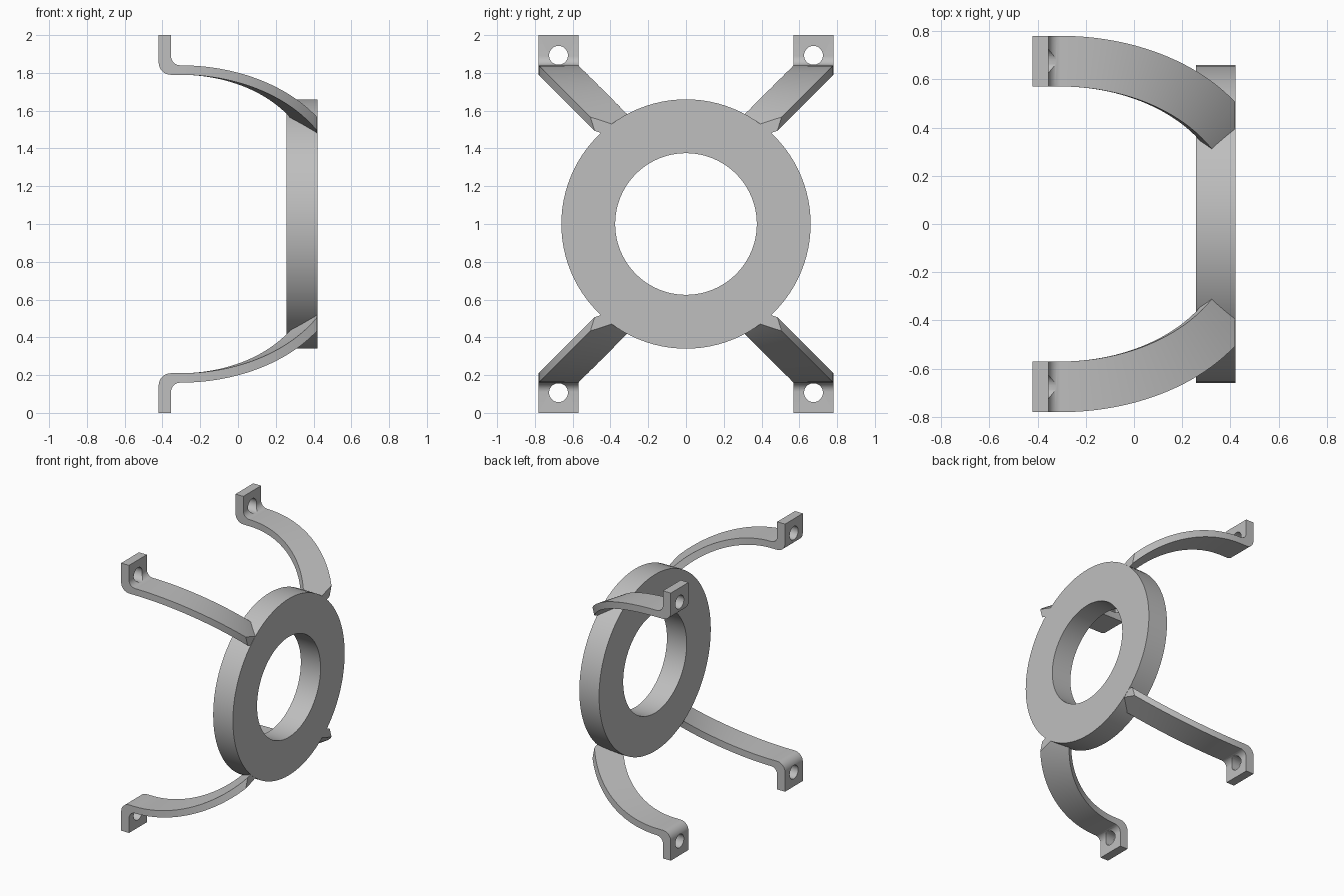
import bpy, bmesh
from math import radians, sin, cos, pi
from mathutils import Vector, Matrix

if "Cube" in bpy.data.objects:
    bpy.data.objects.remove(bpy.data.objects["Cube"], do_unlink=True)

grey = bpy.data.materials.new("plain grey")
grey.use_nodes = True
grey.diffuse_color = (0.52, 0.52, 0.52, 1)
grey.node_tree.nodes["Principled BSDF"].inputs["Base Color"].default_value = grey.diffuse_color


def make_object(name, bm):
    bmesh.ops.recalc_face_normals(bm, faces=bm.faces)
    mesh = bpy.data.meshes.new(name)
    bm.to_mesh(mesh)
    bm.free()
    mesh.materials.append(grey)
    obj = bpy.data.objects.new(name, mesh)
    obj.location.z = 1
    bpy.context.collection.objects.link(obj)
    return obj


def loft(bm, sections, closed=False):
    """Skin a row of equal cross-sections, capping the ends if open."""
    rings = [[bm.verts.new(p) for p in s] for s in sections]
    pairs = list(zip(rings, rings[1:]))
    if closed:
        pairs.append((rings[-1], rings[0]))
    for a, b in pairs:
        for i in range(len(a)):
            j = (i + 1) % len(a)
            bm.faces.new((a[i], a[j], b[j], b[i]))
    if not closed:
        bm.faces.new(rings[0])
        bm.faces.new(rings[-1])


def activate(obj):
    bpy.ops.object.select_all(action='DESELECT')
    obj.select_set(True)
    bpy.context.view_layer.objects.active = obj


def smooth(obj):
    activate(obj)
    bpy.ops.object.shade_smooth_by_angle(angle=radians(30))


# Flat ring facing +x
BACK, FRONT, R_OUT, R_IN = 0.257, 0.42, 0.66, 0.375
bm = bmesh.new()
profile = [(BACK, R_IN), (FRONT, R_IN), (FRONT, R_OUT), (BACK, R_OUT)]
steps = 96
loft(bm, [[(x, r * cos(2 * pi * k / steps), r * sin(2 * pi * k / steps))
           for x, r in profile] for k in range(steps)], closed=True)
smooth(make_object("ring", bm))

# Arm: upright tab, rounded bend, then a diagonal arc into the ring
Y_IN, Y_OUT = 0.57, 0.78


def section(inner, outer):
    (xi, zi), (xo, zo) = inner, outer
    return [Vector(p) for p in ((xi, Y_IN, zi), (xi, Y_OUT, zi),
                                (xo, Y_OUT, zo), (xo, Y_IN, zo))]


sections = [section((-0.355, 1.0), (-0.42, 1.0))]
for k in range(9):
    a = pi + k / 8 * pi / 2
    sections.append(section((-0.305 + 0.05 * cos(a), 0.89 + 0.05 * sin(a)),
                            (-0.355 + 0.065 * cos(a), 0.855 + 0.065 * sin(a))))
start = section((-0.305, 0.84), (-0.305, 0.79))
sections[-1] = start
sections.insert(-1, section((-0.307, 0.84), (-0.355, 0.79)))
centre = Vector((-0.305, 0.195, 0.195))
for k in range(1, 33):
    turn = Matrix.Rotation(radians(76) * k / 32, 3, Vector((0, 1, -1)).normalized())
    sections.append([centre + turn @ (p - centre) for p in start])

bm = bmesh.new()
loft(bm, sections)
cut = bmesh.ops.bisect_plane(bm, geom=bm.verts[:] + bm.edges[:] + bm.faces[:],
                             plane_co=(FRONT - 0.001, 0, 0), plane_no=(1, 0, 0),
                             clear_outer=True)
bmesh.ops.holes_fill(bm, edges=[e for e in bm.edges if e.is_boundary])
arms = make_object("arms", bm)

# Bolt hole through the tab
bm = bmesh.new()
bmesh.ops.create_cone(bm, cap_ends=True, segments=32, radius1=0.05, radius2=0.05, depth=0.3,
                      matrix=Matrix.Translation((-0.4, 0.675, 0.893)) @ Matrix.Rotation(pi / 2, 4, 'Y'))
cutter = make_object("hole_cutter", bm)
cutter.hide_render = True
bpy.context.view_layer.update()

hole = arms.modifiers.new("hole", 'BOOLEAN')
hole.operation = 'DIFFERENCE'
hole.solver = 'EXACT'
hole.object = cutter
mirror = arms.modifiers.new("four_arms", 'MIRROR')
mirror.use_axis = (False, True, True)
mirror.use_mirror_merge = False
activate(arms)
for name in ("hole", "four_arms"):
    bpy.ops.object.modifier_apply(modifier=name)
bpy.data.objects.remove(cutter, do_unlink=True)
smooth(arms)
